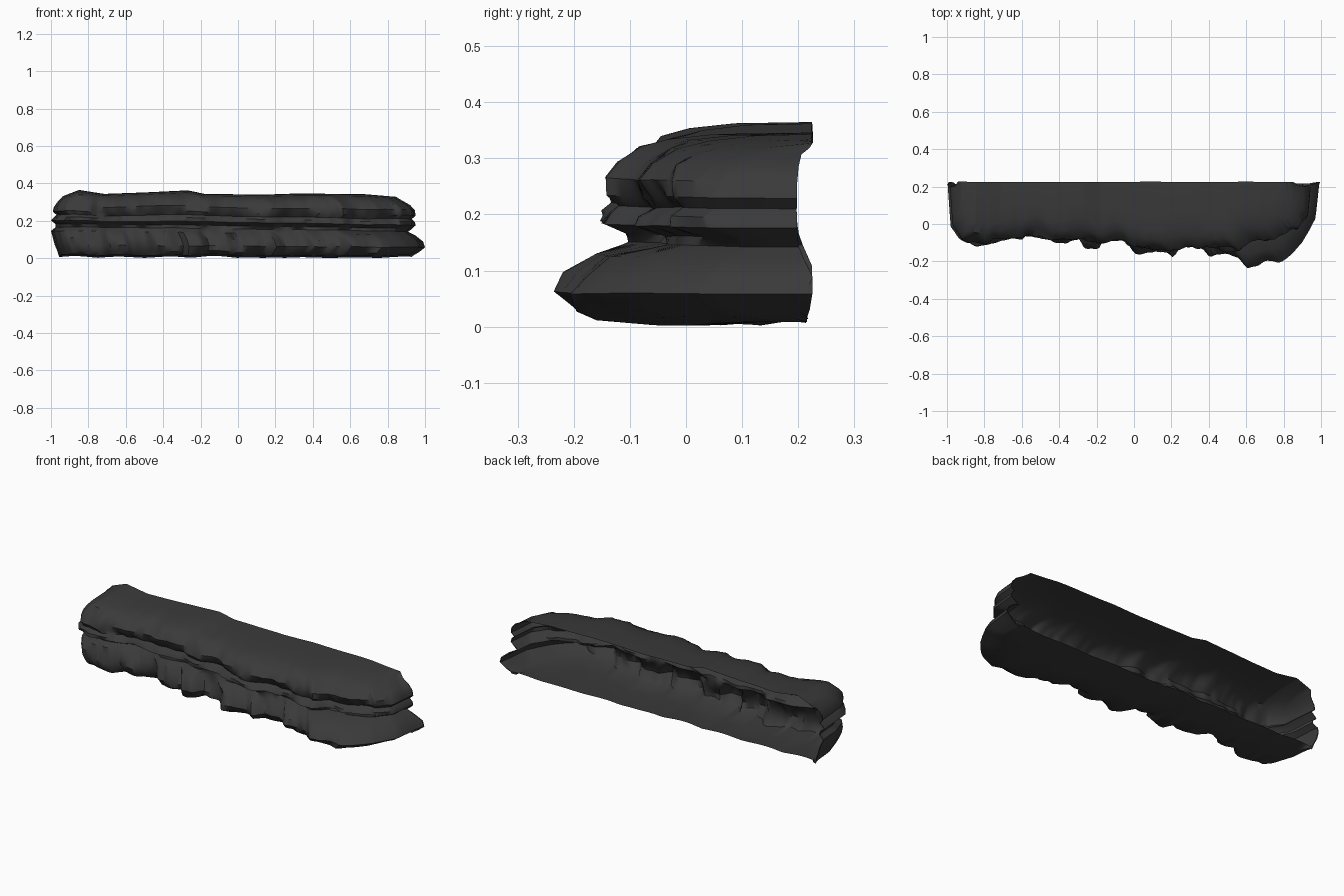
import bpy, bmesh, math
from mathutils import Vector, noise

cube = bpy.data.objects.get("Cube")
if cube:
    bpy.data.objects.remove(cube, do_unlink=True)

# One dark stone colour
stone = bpy.data.materials.new("dark stone")
stone.use_nodes = True
colour = (0.042, 0.042, 0.042, 1)
stone.diffuse_color = colour
bsdf = stone.node_tree.nodes["Principled BSDF"]
bsdf.inputs["Base Color"].default_value = colour
bsdf.inputs["Roughness"].default_value = 0.9


def along(points, x):
    """Linear interpolation through (x, value) points."""
    for (xa, va), (xb, vb) in zip(points, points[1:]):
        if x <= xb:
            return va + (vb - va) * max(0, x - xa) / (xb - xa)
    return points[-1][1]


def mix(a, b, t):
    return a + (b - a) * t


# Broken front edge of the lower slab, seen from above
lower_edge = [(-1, .3), (-.985, .05), (-.95, -.06), (-.92, -.09), (-.85, -.11),
              (-.75, -.1), (-.7, -.07), (-.61, -.07), (-.59, -.05), (-.5, -.05),
              (-.45, -.09), (-.37, -.1), (-.3, -.08), (-.28, -.13), (-.2, -.13),
              (-.17, -.08), (-.05, -.1), (0, -.16), (.15, -.14), (.2, -.18),
              (.24, -.13), (.37, -.12), (.4, -.16), (.55, -.18), (.6, -.22),
              (.77, -.21), (.9, -.1), (.97, .02), (1, .3)]

# Front edge of the upper layers
upper_edge = [(-1, .3), (-.98, .02), (-.93, -.06), (-.8, -.08), (-.7, -.05),
              (-.5, -.03), (-.44, -.06), (-.3, -.05), (-.2, -.07), (-.05, -.06),
              (.02, -.09), (.1, -.1), (.2, -.12), (.3, -.09), (.42, -.09),
              (.6, -.12), (.66, -.06), (.8, -.04), (.92, 0), (.98, .08), (1, .3)]

# Rise and fall of the top surface
top_rise = [(-1, -.01), (-.9, .025), (-.75, .004), (-.5, .012), (-.25, .023),
            (-.15, .004), (.2, 0), (.4, .006), (.8, .003), (1, -.012)]

# Strata: height, share of upper edge, inset, left end, right end, back.
# The first and last rows lie on the rear rims of the underside and top.
strata = [(.014, 0, .6, -.955, .93, .215),
          (.002, 0, .17, -.955, .93, .215),
          (.012, 0, .07, -.96, .94, .215),
          (.03, 0, .025, -.965, .965, .22),
          (.065, 0, 0, -.98, 1, .225),
          (.1, 0, .025, -.99, .99, .225),
          (.135, .1, .055, -1, .95, .208),
          (.156, .9, .03, -.975, .91, .2),
          (.172, 1, .02, -.975, .93, .198),
          (.19, 1, -.03, -1, .95, .198),
          (.208, 1, -.025, -.985, .945, .198),
          (.222, 1, -.008, -.97, .93, .198),
          (.24, 1, -.022, -.99, .95, .198),
          (.268, 1, -.026, -.985, .945, .198),
          (.295, 1, -.005, -.97, .92, .2),
          (.318, 1, .03, -.955, .88, .205),
          (.33, 1, .08, -.945, .86, .22),
          (.338, 1, .16, -.94, .85, .225),
          (.34, 1, .6, -.94, .85, .225)]

COLUMNS = 170


def stratum_row(level):
    z, share, inset, left, right, back = level
    row = []
    for i in range(COLUMNS):
        s = mix(-1, 1, i / (COLUMNS - 1))
        u = mix(s, math.sin(s * math.pi / 2), .6)
        x = mix(left, right, (u + 1) / 2)
        # The lower slab is blocky on one side and tapers on the other
        taper = mix(mix(.3, 1, (u + 1) / 2), 1, share) if inset < .1 else 1
        y = mix(along(lower_edge, u), along(upper_edge, u), share) + inset * taper
        rough = noise.noise(Vector((x * 9, z * 16, 2)))
        chip = noise.noise(Vector((x * 22, z * 30, 7)))
        y += .026 * rough + .012 * chip
        # Wavy bedding lines that dip toward one end
        wave = noise.noise(Vector((x * 5, z * 6, 5)))
        middle = math.sin(math.pi * min(1, z / .34))
        rise = along(top_rise, u) * (z / .34) ** 3
        h = z + rise + middle * (.01 * wave - .013 * x)
        if z < .05:
            h += .016 * abs(noise.noise(Vector((x * 4, 1, 3))))
        edge = back + .004 * noise.noise(Vector((x * 6, z * 12, 9)))
        row.append(Vector((x, min(y, edge), h)))
    return row


# Rock ledge: strata skinned into a shell that is open at the back
bm = bmesh.new()
rows = [[bm.verts.new(p) for p in stratum_row(level)] for level in strata]
for low, high in zip(rows, rows[1:]):
    for i in range(COLUMNS - 1):
        bm.faces.new((low[i], low[i + 1], high[i + 1], high[i]))

mesh = bpy.data.meshes.new("rock_ledge")
bm.to_mesh(mesh)
bm.free()
mesh.materials.append(stone)
ledge = bpy.data.objects.new("rock_ledge", mesh)
bpy.context.collection.objects.link(ledge)
bpy.ops.object.select_all(action='DESELECT')
ledge.select_set(True)
bpy.context.view_layer.objects.active = ledge
bpy.ops.object.shade_smooth_by_angle(angle=math.radians(40))
